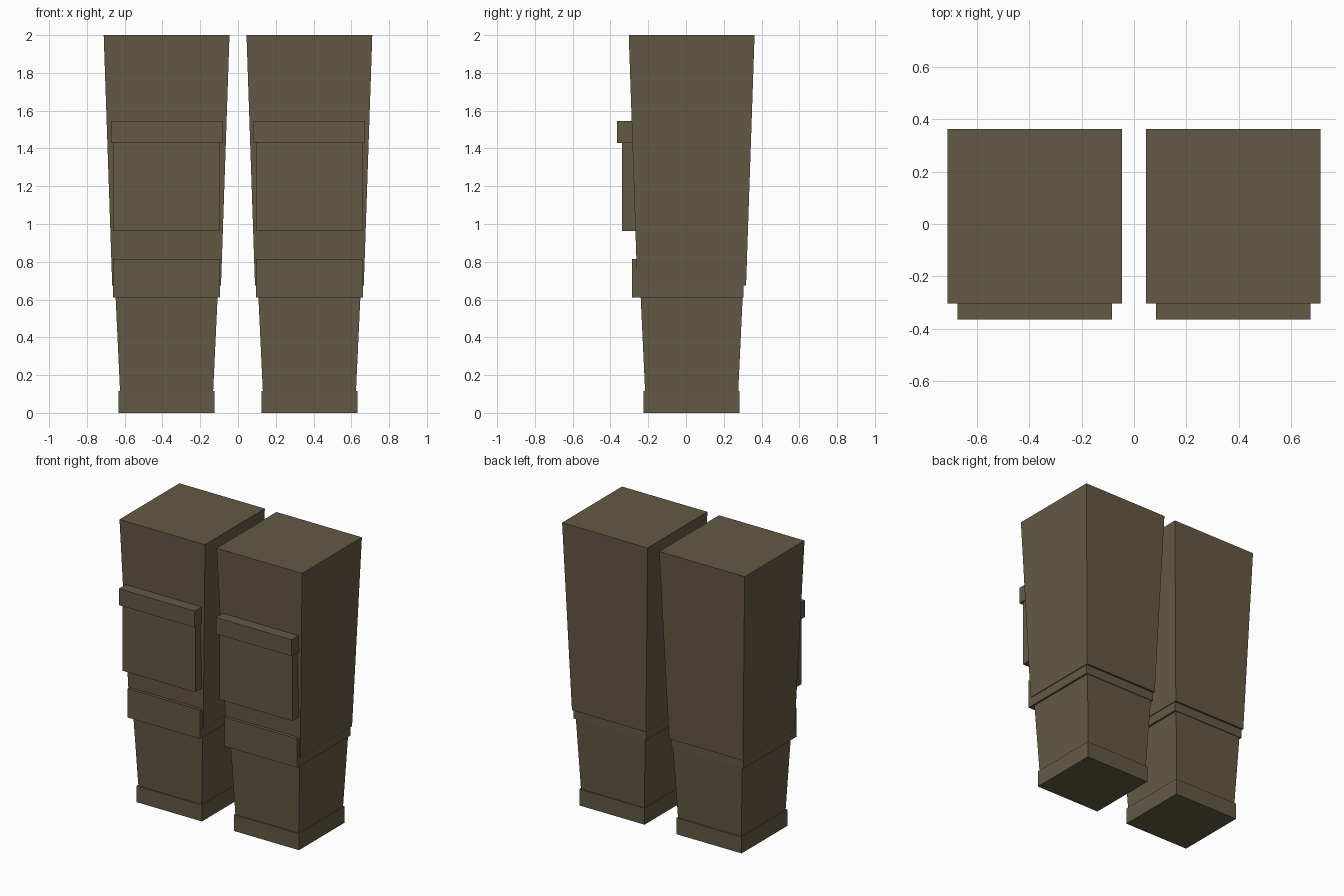
import bpy
import bmesh

if "Cube" in bpy.data.objects:
    bpy.data.objects.remove(bpy.data.objects["Cube"])

LEG_X = 0.378   # centre line of each leg
LEG_Y = 0.03

cloth = bpy.data.materials.new("olive_brown_cloth")
cloth.diffuse_color = (0.127, 0.102, 0.058, 1.0)
cloth.use_nodes = True
cloth.node_tree.nodes["Principled BSDF"].inputs["Base Color"].default_value = cloth.diffuse_color


def block(name, side, z0, z1, half0, half1, y0, y1):
    """Four-sided block; half and y are (bottom, top) so it may taper."""
    bm = bmesh.new()
    bmesh.ops.create_cube(bm, size=2.0)
    for v in bm.verts:
        top = v.co.z > 0
        v.co.x = side * LEG_X + v.co.x * (half1 if top else half0)
        front, back = y1 if top else y0
        v.co.y = back if v.co.y > 0 else front
        v.co.z = z1 if top else z0
    mesh = bpy.data.meshes.new(name)
    bm.to_mesh(mesh)
    bm.free()
    mesh.materials.append(cloth)
    obj = bpy.data.objects.new(name, mesh)
    bpy.context.collection.objects.link(obj)


def span(half, centre=LEG_Y):
    return (centre - half, centre + half)


for label, side in (("left", -1), ("right", 1)):
    # tapered upper and lower trouser leg
    block(label + "_thigh", side, 0.675, 2.0, 0.288, 0.333, span(0.288), span(0.333))
    block(label + "_shin", side, 0.06, 0.70, 0.244, 0.274, span(0.244), span(0.274))
    # straight bands: ankle cuff and knee band
    block(label + "_cuff", side, 0.0, 0.115, 0.254, 0.254, span(0.254), span(0.254))
    block(label + "_knee_band", side, 0.612, 0.815, 0.283, 0.283,
          (-0.285, 0.305), (-0.285, 0.305))
    # front pocket with its flap
    block(label + "_pocket", side, 0.962, 1.43, 0.284, 0.284, (-0.34, -0.2), (-0.34, -0.2))
    block(label + "_pocket_flap", side, 1.43, 1.546, 0.295, 0.295,
          (-0.364, -0.2), (-0.364, -0.2))
